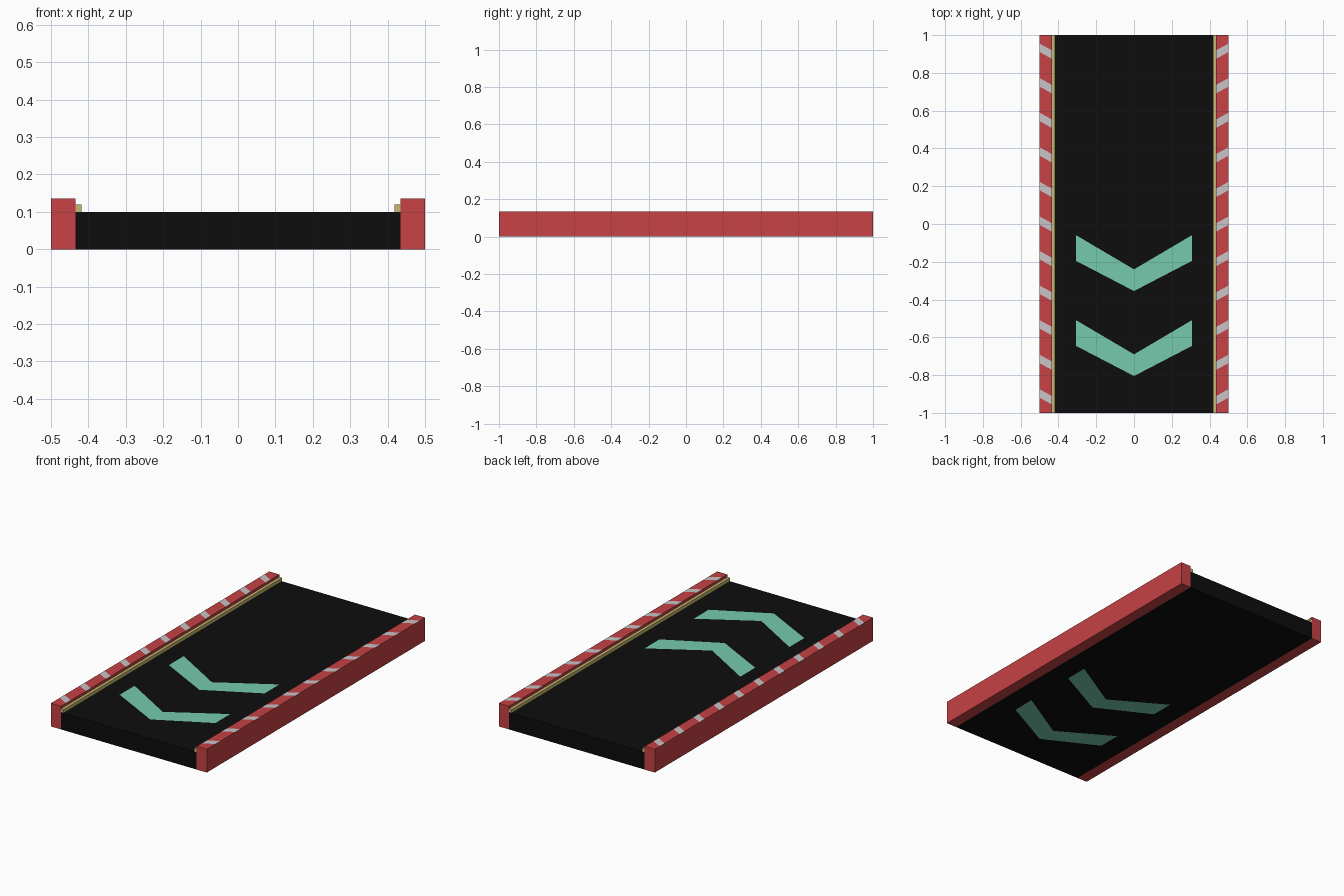
import bpy, bmesh
from mathutils import Vector

if "Cube" in bpy.data.objects:
    bpy.data.objects.remove(bpy.data.objects["Cube"])


def material(name, rgb):
    m = bpy.data.materials.new(name)
    m.diffuse_color = (*rgb, 1.0)
    m.use_nodes = True
    m.node_tree.nodes["Principled BSDF"].inputs["Base Color"].default_value = m.diffuse_color
    return m


RED = material("red paint", (0.57, 0.054, 0.060))
GREY = material("light grey paint", (0.58, 0.55, 0.57))
BLACK = material("black belt", (0.004, 0.004, 0.004))
GREEN = material("mint green", (0.18, 0.59, 0.43))
YELLOW = material("dull yellow", (0.56, 0.48, 0.16))


def half_box(name, x0, x1, z0, z1, mats, bands=(), x_limit=None, painted=None):
    """Box on the +x side, mirrored to -x. Each band is a pair of lines
    y = c + s*x that get cut into the mesh and painted with the second material."""
    bm = bmesh.new()
    bmesh.ops.create_cube(bm, size=1)
    for v in bm.verts:
        v.co = Vector((x0 if v.co.x < 0 else x1, v.co.y * 2, z0 if v.co.z < 0 else z1))
    if x0 == 0:  # open the mirror plane
        inner = [f for f in bm.faces if f.normal.x < -0.9]
        bmesh.ops.delete(bm, geom=inner, context='FACES_ONLY')

    def cut(co, no):
        geom = bm.verts[:] + bm.edges[:] + bm.faces[:]
        bmesh.ops.bisect_plane(bm, geom=geom, dist=1e-6, plane_co=co, plane_no=no)

    if x_limit:
        cut((x_limit, 0, 0), (1, 0, 0))
    for band in bands:
        for c, s in band:
            cut((0, c, 0), (-s, 1, 0))
    bm.normal_update()
    for f in bm.faces:
        p = f.calc_center_median()
        in_band = any(c1 + s1 * p.x < p.y < c2 + s2 * p.x
                      for (c1, s1), (c2, s2) in bands)
        if in_band and painted(f.normal) and (not x_limit or p.x < x_limit):
            f.material_index = 1
    me = bpy.data.meshes.new(name)
    bm.to_mesh(me)
    bm.free()
    for m in mats:
        me.materials.append(m)
    ob = bpy.data.objects.new(name, me)
    bpy.context.collection.objects.link(ob)
    mod = ob.modifiers.new("mirror", 'MIRROR')
    mod.use_clip = True
    return ob


# Belt with two chevrons showing on its top and underside
chevrons = [((-0.355 + o, 0.52), (-0.24 + o, 0.59)) for o in (0, -0.45)]
half_box("belt", 0, 0.435, 0, 0.10, (BLACK, GREEN), chevrons, 0.307,
         lambda n: abs(n.z) > 0.9)

# Side rails with slanted warning stripes on top
slope = 0.55
stripes = []
for k in range(-5, 6):
    mid = k * 0.183 - slope * 0.4675
    stripes.append(((mid - 0.0225, slope), (mid + 0.0225, slope)))
half_box("side_rails", 0.435, 0.5, 0, 0.135, (RED, GREY), stripes, None,
         lambda n: n.z > 0.9)

# Thin trim strips along the inside of the rails
half_box("trim_strips", 0.418, 0.4355, 0.0995, 0.12, (YELLOW,))
